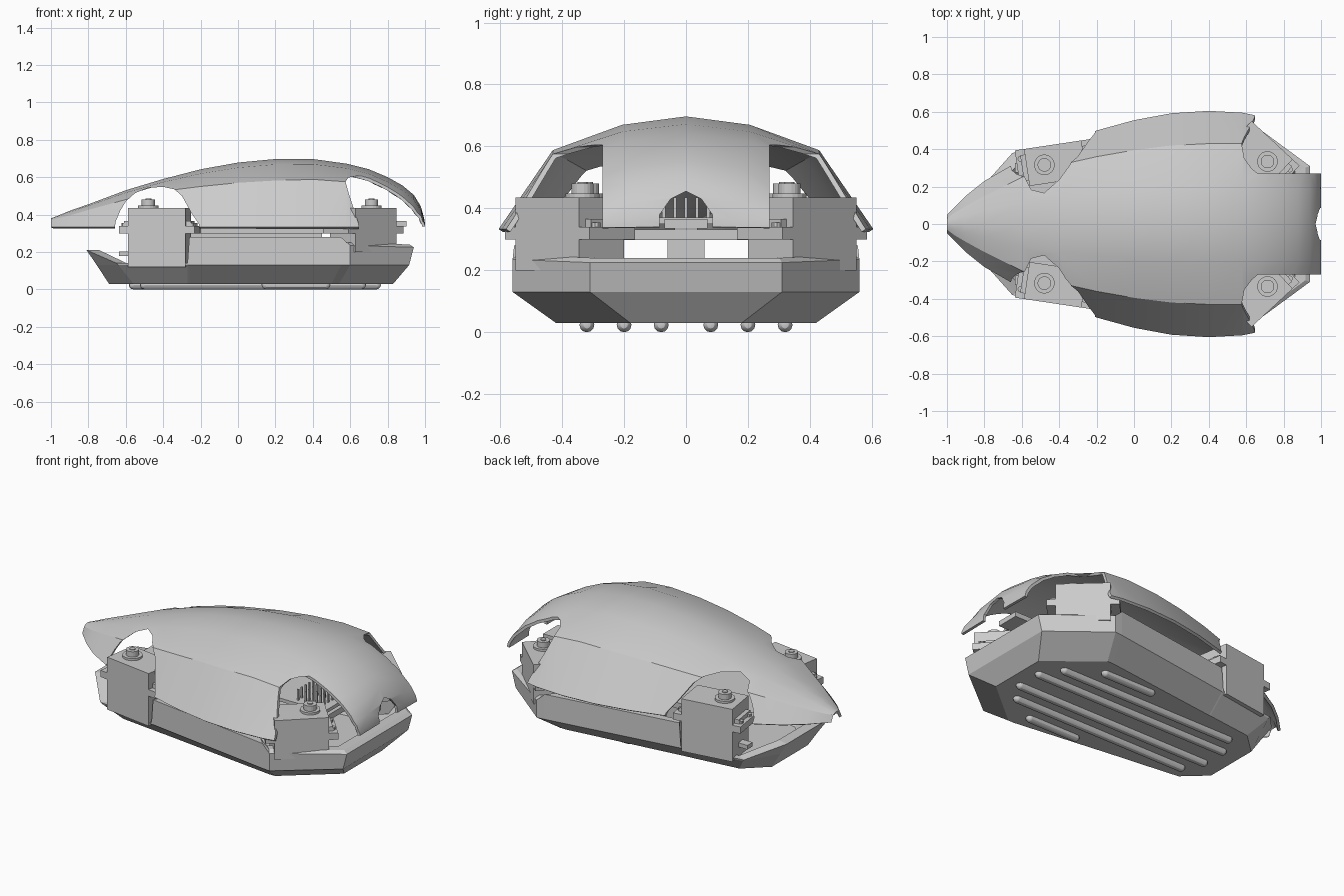
import bpy, bmesh, math
from mathutils import Vector, Matrix

cube = bpy.data.objects.get("Cube")
if cube:
    bpy.data.objects.remove(cube)

grey = bpy.data.materials.new("plain grey")
grey.use_nodes = True
COLOUR = (0.6, 0.6, 0.6, 1)
grey.diffuse_color = COLOUR
grey.node_tree.nodes["Principled BSDF"].inputs["Base Color"].default_value = COLOUR


def finish(name, bm):
    """Turn a bmesh into a named grey object."""
    bmesh.ops.recalc_face_normals(bm, faces=bm.faces)
    mesh = bpy.data.meshes.new(name)
    bm.to_mesh(mesh)
    bm.free()
    mesh.materials.append(grey)
    ob = bpy.data.objects.new(name, mesh)
    bpy.context.collection.objects.link(ob)
    return ob


def activate(ob):
    bpy.ops.object.select_all(action='DESELECT')
    ob.select_set(True)
    bpy.context.view_layer.objects.active = ob


def loft(bm, rows, closed=False):
    """Skin between rows of points that all have the same count."""
    rows = [[bm.verts.new(p) for p in row] for row in rows]
    for a, b in zip(rows, rows[1:]):
        n = len(a)
        for i in range(n if closed else n - 1):
            j = (i + 1) % n
            bm.faces.new((a[i], a[j], b[j], b[i]))
    return rows


def prism(name, pts, sweep):
    """Extrude a flat outline along a vector."""
    bm = bmesh.new()
    rows = loft(bm, [pts, [Vector(p) + Vector(sweep) for p in pts]], True)
    for r in rows:
        bm.faces.new(r)
    return finish(name, bm)


def add_box(bm, centre, size, turn=Matrix()):
    m = turn @ Matrix.Translation(centre) @ Matrix.Diagonal((*size, 1))
    bmesh.ops.create_cube(bm, size=1, matrix=m)


def add_rod(bm, centre, radius, depth, turn=Matrix(), sides=16):
    bmesh.ops.create_cone(bm, cap_ends=True, segments=sides, radius1=radius, radius2=radius,
                          depth=depth, matrix=turn @ Matrix.Translation(centre))


# Shell: stations of x, crown height, ridge half width, ridge height, rim half width
stations = [
    (-1.0, .38, .03, .37, .05), (-.96, .395, .06, .38, .09), (-.9, .42, .095, .395, .15),
    (-.8, .455, .15, .425, .23), (-.6, .53, .25, .48, .345), (-.4, .59, .315, .525, .43),
    (-.2, .642, .36, .55, .5), (0, .678, .395, .57, .555), (.2, .697, .42, .582, .592),
    (.4, .697, .43, .588, .605), (.58, .672, .43, .575, .595), (.7, .642, .42, .545, .57),
    (.8, .6, .4, .5, .53), (.88, .555, .385, .45, .5), (.94, .505, .365, .4, .45),
    (.98, .44, .35, .365, .4), (.998, .37, .32, .345, .36), (1.0, .34, .3, .337, .34)]
RIM = .333
rows = []
for x, top, yr, zr, rim in stations:
    half = [(rim, RIM), (yr, zr), (.48 * yr, top - .25 * (top - zr))]
    rows.append([(x, -y, z) for y, z in half] + [(x, 0, top)] + [(x, y, z) for y, z in half[::-1]])
bm = bmesh.new()
loft(bm, rows)
shell = finish("shell", bm)
if sum(p.normal.z for p in shell.data.polygons) < 0:
    shell.data.flip_normals()
thick = shell.modifiers.new("thickness", 'SOLIDIFY')
thick.thickness = .016
thick.offset = -1

# Openings in the shell
nose_arch = [(-.67, .2), (-.655, .36), (-.63, .42), (-.6, .47), (-.55, .515), (-.48, .543),
             (-.4, .548), (-.34, .535), (-.3, .5), (-.25, .41), (-.21, .35), (-.19, .2)]
tail_arch = [(.66, .2), (.645, .35), (.62, .43), (.59, .52), (.575, .575), (.59, .598),
             (.63, .605), (1.2, .605), (1.2, .2)]
notch = [(-.085, .2), (-.085, .38), (-.05, .43), (0, .455), (.05, .43), (.085, .38), (.085, .2)]
cutters = [prism("notch_cutter", [(.9, y, z) for y, z in notch], (.2, 0, 0))]
for s in (-1, 1):
    cutters.append(prism("nose_arch_cutter", [(x, s * .1, z) for x, z in nose_arch], (0, s * .8, 0)))
    cutters.append(prism("tail_arch_cutter", [(x, s * .27, z) for x, z in tail_arch], (0, s * .6, 0)))
for c in cutters:
    c.hide_render = True
    cut = shell.modifiers.new("opening", 'BOOLEAN')
    cut.operation = 'DIFFERENCE'
    cut.solver = 'EXACT'
    cut.object = c
activate(shell)
for name in [m.name for m in shell.modifiers]:
    bpy.ops.object.modifier_apply(modifier=name)
for c in cutters:
    bpy.data.objects.remove(c)
activate(shell)
bpy.ops.object.shade_smooth_by_angle(angle=math.radians(28))

# Hull: open tray with chamfered underside and a low nose section
bottom = [(-.69, .17, .03), (-.56, .29, .03), (-.27, .325, .03), (-.26, .325, .03),
          (.5, .42, .03), (.54, .42, .03), (.83, .18, .03)]
middle = [(-.755, .185, .13), (-.64, .375, .13), (-.27, .435, .13), (-.26, .435, .13),
          (.55, .555, .13), (.6, .56, .13), (.915, .31, .13)]
rim = [(-.81, .2, .21), (-.65, .38, .14), (-.27, .435, .14), (-.26, .435, .28),
       (.55, .555, .28), (.6, .56, .235), (.94, .31, .225)]
lip = [(x * .975, y * .97, z + (.015 if x > .58 else 0)) for x, y, z in rim]
inner = [(x * .94, y * .94, z) for x, y, z in lip]
floor = [(x * .95, y * .93, .06) for x, y, z in bottom]


def ring(half):
    return half + [(x, -y, z) for x, y, z in reversed(half)]


bm = bmesh.new()
rings = loft(bm, [ring(h) for h in (bottom, middle, rim, lip, inner, floor)], True)
bm.faces.new(rings[0])
bm.faces.new(rings[-1])
finish("hull", bm)

# Skid ribs under the hull
for y, x0, x1 in ((.08, -.56, .74), (.2, -.5, .66), (.32, .15, .47)):
    for s in (-1, 1):
        bm = bmesh.new()
        add_rod(bm, (0, 0, 0), .024, x1 - x0, sides=12)
        for end in (-1, 1):
            bmesh.ops.create_uvsphere(bm, u_segments=12, v_segments=6, radius=.024,
                                      matrix=Matrix.Translation((0, 0, end * (x1 - x0) / 2)))
        bm.transform(Matrix.Translation(((x0 + x1) / 2, s * y, .024)) @ Matrix.Rotation(math.pi / 2, 4, 'Y'))
        rib = finish("skid_rib", bm)
        activate(rib)
        bpy.ops.object.shade_smooth_by_angle()


def servo(name, x, y, angle, side, length, shaft, base):
    """Leg motor: body, mounting ears with screws, gear cap and shaft."""
    turn = Matrix.Translation((x, side * y, 0)) @ Matrix.Rotation(side * angle, 4, 'Z')
    bm = bmesh.new()
    add_box(bm, (0, 0, (base + .435) / 2), (length, .2, .435 - base), turn)
    add_box(bm, (0, 0, .32), (length + .1, .2, .04), turn)
    add_box(bm, (0, 0, .35), (length + .05, .14, .03), turn)
    for end in (-1, 1):
        for w in (-1, 1):
            add_rod(bm, (end * (length / 2 + .026), w * .05, .345), .016, .02, turn, 10)
    add_rod(bm, (shaft, 0, .441), .055, .014, turn, 20)
    add_rod(bm, (shaft, 0, .455), .036, .05, turn, 20)
    add_rod(bm, (shaft, 0, .465), .016, .04, turn, 12)
    finish(name, bm)


for s in (-1, 1):
    servo("nose_servo", -.42, .325, math.atan(.15), s, .31, -.06, .12)
    servo("tail_servo", .67, .375, -math.radians(43), s, .3, .06, .2)
    # Cable stub at the nose servo
    bm = bmesh.new()
    add_box(bm, (-.6, s * .3, .19), (.07, .05, .025))
    finish("cable_plug", bm)

# Chassis plate, support post and circuit board
bm = bmesh.new()
add_box(bm, (.05, 0, .315), (1.3, .5, .035))
add_box(bm, (.2, 0, .315), (.8, .64, .035))
finish("chassis_plate", bm)
bm = bmesh.new()
add_box(bm, (.1, 0, .18), (.7, .12, .25))
finish("support_block", bm)
bm = bmesh.new()
add_box(bm, (.3, 0, .36), (.8, .36, .02))
add_box(bm, (.84, 0, .35), (.12, .14, .03))
finish("circuit_board", bm)

# Header pins on the board
bm = bmesh.new()
for row in range(4):
    for i in range(9):
        add_box(bm, (.5 + row * .05, (i - 4) * .036, .4), (.01, .01, .07))
finish("header_pins", bm)
